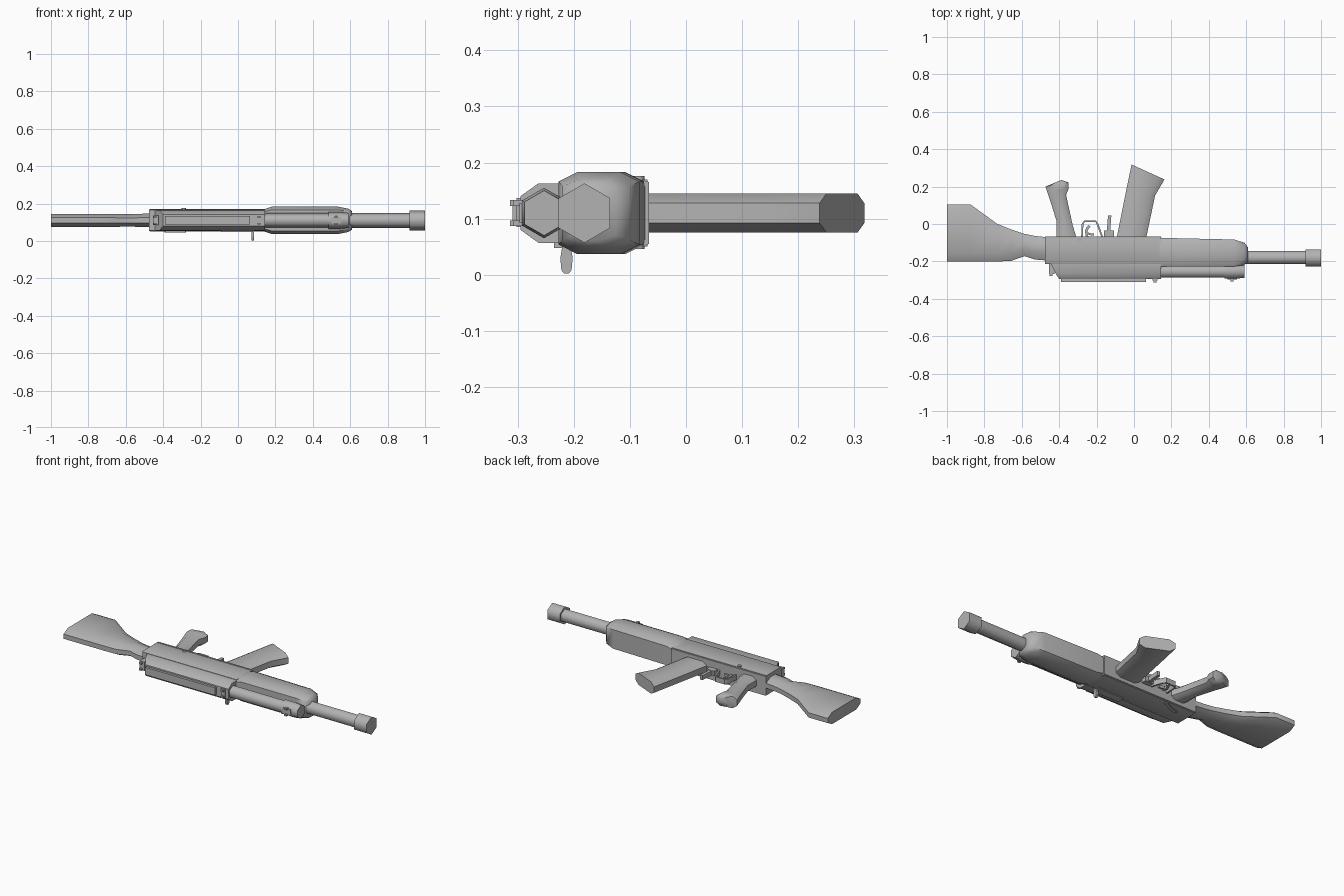
import bpy, bmesh, math
from mathutils import Vector

cube = bpy.data.objects.get("Cube")
if cube:
    bpy.data.objects.remove(cube, do_unlink=True)

ZC = 0.11  # height of the rifle's centre plane as it lies on its side

grey = bpy.data.materials.new("plain_grey")
grey.use_nodes = True
COL = (0.45, 0.45, 0.45, 1)
grey.diffuse_color = COL
grey.node_tree.nodes["Principled BSDF"].inputs["Base Color"].default_value = COL


def skin(name, rings, angle=50):
    """Skin a list of equal-length point rings into a closed solid."""
    bm = bmesh.new()
    vs = [[bm.verts.new(p) for p in ring] for ring in rings]
    n = len(vs[0])
    for a, b in zip(vs, vs[1:]):
        for i in range(n):
            j = (i + 1) % n
            bm.faces.new((a[i], a[j], b[j], b[i]))
    bm.faces.new(vs[0])
    bm.faces.new(vs[-1])
    bmesh.ops.remove_doubles(bm, verts=bm.verts, dist=1e-5)
    bmesh.ops.recalc_face_normals(bm, faces=bm.faces)
    me = bpy.data.meshes.new(name)
    bm.to_mesh(me)
    bm.free()
    me.materials.append(grey)
    ob = bpy.data.objects.new(name, me)
    bpy.context.collection.objects.link(ob)
    bpy.ops.object.select_all(action='DESELECT')
    ob.select_set(True)
    bpy.context.view_layer.objects.active = ob
    bpy.ops.object.shade_smooth_by_angle(angle=math.radians(angle))
    return ob


def loft(name, sections, c1=0.0, a1=1.0, c2=None, a2=None, angle=50):
    """Sections (px, py, qx, qy, half_thickness), edges chamfered by c and a."""
    c2 = c1 if c2 is None else c2
    a2 = a1 if a2 is None else a2
    rings = []
    for px, py, qx, qy, h in sections:
        p, q = Vector((px, py, ZC)), Vector((qx, qy, ZC))
        d = (q - p).normalized()
        half = [(p, a1), (p + d * c1, 1), (q - d * c2, 1), (q, a2)]
        rings.append([v + Vector((0, 0, h * s)) for v, s in half] +
                     [v - Vector((0, 0, h * s)) for v, s in reversed(half)])
    return skin(name, rings, angle)


def box(name, x0, x1, y0, y1, z0, z1):
    return skin(name, [[(x, y0, z0), (x, y1, z0), (x, y1, z1), (x, y0, z1)]
                       for x in (x0, x1)])


def tube(name, stations, y, n=6):
    """Faceted rod along x from (x, radius) stations, corners up and down."""
    ang = [math.pi / 2 + 2 * math.pi * k / n for k in range(n)]
    return skin(name, [[(x, y + r * math.cos(a), ZC + r * math.sin(a)) for a in ang]
                       for x, r in stations], 65)


def pin(name, x, y, z0, z1, r, n=8):
    ang = [2 * math.pi * k / n for k in range(n)]
    return skin(name, [[(x + r * math.cos(a), y + r * math.sin(a), z) for a in ang]
                       for z in (z0, z1)])


def strip(name, path, w, z0, z1):
    """Bent flat bar following an xy path."""
    pts = [Vector(p) for p in path]
    rings = []
    for i, p in enumerate(pts):
        t = (pts[min(i + 1, len(pts) - 1)] - pts[max(i - 1, 0)]).normalized()
        nrm = Vector((-t.y, t.x)) * w / 2
        a, b = p + nrm, p - nrm
        rings.append([(a.x, a.y, z0), (b.x, b.y, z0), (b.x, b.y, z1), (a.x, a.y, z1)])
    return skin(name, rings)


# Shoulder stock
loft("stock", [(-1.0, -0.2, -1.0, 0.105, 0.035), (-0.875, -0.2, -0.875, 0.105, 0.035),
               (-0.73, -0.2, -0.73, 0.0, 0.035), (-0.66, -0.198, -0.66, -0.028, 0.035),
               (-0.585, -0.172, -0.585, -0.053, 0.033), (-0.53, -0.19, -0.53, -0.064, 0.035),
               (-0.47, -0.195, -0.47, -0.07, 0.036)], 0.04, 0.4)

# Receiver body, top cover and raised top plate
loft("receiver", [(-0.475, -0.215, -0.475, -0.066, 0.058),
                  (0.145, -0.215, 0.145, -0.066, 0.058)], 0.005, 0.95, 0.008, 0.95)
loft("top_cover", [(-0.445, -0.21, 0.145, -0.21, 0.053), (-0.42, -0.263, 0.145, -0.263, 0.053),
                   (-0.4, -0.295, 0.145, -0.295, 0.03)])
box("top_plate", -0.39, 0.065, -0.309, -0.29, 0.088, 0.132)
box("receiver_floor", -0.47, 0.14, -0.078, -0.069, 0.05, 0.17)

# Handguard with tapered ends
loft("handguard", [(0.135, -0.227, 0.135, -0.073, 0.058), (0.18, -0.227, 0.18, -0.075, 0.073),
                   (0.535, -0.227, 0.535, -0.083, 0.073), (0.59, -0.22, 0.59, -0.1, 0.062),
                   (0.61, -0.2, 0.61, -0.125, 0.05)], 0.033, 0.77)

# Barrel, muzzle and gas tube
tube("barrel", [(0.58, 0.04), (0.93, 0.04)], -0.18)
tube("muzzle", [(0.918, 0.053), (1.0, 0.053)], -0.181)
tube("gas_tube", [(0.13, 0.038), (0.59, 0.038)], -0.254)
tube("gas_block", [(0.485, 0.045), (0.55, 0.045), (0.59, 0.04)], -0.253)

# Sights
box("front_sight_base", 0.5, 0.55, -0.297, -0.28, 0.092, 0.128)
box("rear_sight_base", -0.455, -0.425, -0.268, -0.21, 0.085, 0.137)
box("middle_sight_base", 0.1, 0.125, -0.302, -0.285, 0.085, 0.137)
for label, x, y in (("front", 0.525, -0.29), ("middle", 0.113, -0.297), ("rear", -0.445, -0.262)):
    for side in (-1, 1):
        z = ZC + side * 0.018
        box(f"{label}_sight_ear_{'left' if side > 0 else 'right'}",
            x - 0.008, x + 0.008, y - 0.017, y + 0.005, z - 0.005, z + 0.005)

# Magazine and pistol grip
loft("magazine", [(-0.093, -0.075, 0.065, -0.075, 0.035), (-0.045, 0.165, 0.113, 0.153, 0.035),
                  (-0.013, 0.318, 0.163, 0.238, 0.035)], 0.03, 0.5)
loft("grip", [(-0.414, -0.075, -0.307, -0.075, 0.034), (-0.414, 0.015, -0.328, -0.005, 0.034),
              (-0.448, 0.125, -0.363, 0.155, 0.034), (-0.465, 0.175, -0.35, 0.187, 0.035),
              (-0.473, 0.2, -0.35, 0.222, 0.035), (-0.44, 0.214, -0.388, 0.235, 0.028)], 0.025, 0.5)

# Trigger group
strip("trigger_guard", [(-0.278, -0.07), (-0.275, 0.0), (-0.265, 0.014), (-0.205, 0.014),
                        (-0.195, 0.0), (-0.17, -0.07)], 0.009, 0.095, 0.125)
strip("trigger", [(-0.25, -0.07), (-0.256, -0.04), (-0.248, -0.02), (-0.238, -0.01)],
      0.013, 0.102, 0.118)
strip("trigger_spur", [(-0.246, -0.05), (-0.23, -0.056), (-0.215, -0.056)], 0.01, 0.103, 0.117)
strip("magazine_release", [(-0.135, -0.07), (-0.135, -0.02), (-0.13, 0.045)], 0.018, 0.097, 0.123)
box("magazine_release_mount", -0.16, -0.108, -0.07, -0.035, 0.095, 0.125)

# Charging handle, ejection port and side controls
loft_ring = [(0.0, 0.5), (0.008, 0.2), (0.03, 0.2), (0.045, 0.5)]
skin("charging_handle", [[(x, -0.224 + w, 0.008), (x, -0.217, 0.002), (x, -0.209, 0.002),
                          (x, -0.202 - w, 0.008), (x, -0.202, 0.03), (x, -0.207, 0.06),
                          (x, -0.219, 0.06), (x, -0.224, 0.03)]
                         for x, w in ((0.072, 0.002), (0.086, 0.002))])
box("bolt_plate", -0.09, 0.08, -0.235, -0.19, 0.048, 0.06)
for label, z0, z1 in (("left", 0.16, 0.176), ("right", 0.046, 0.06)):
    pin(f"selector_pin_{label}", -0.29, -0.085, z0, z1, 0.011)
strip("selector_lever", [(-0.29, -0.085), (-0.35, -0.115), (-0.39, -0.125)], 0.018, 0.046, 0.056)
